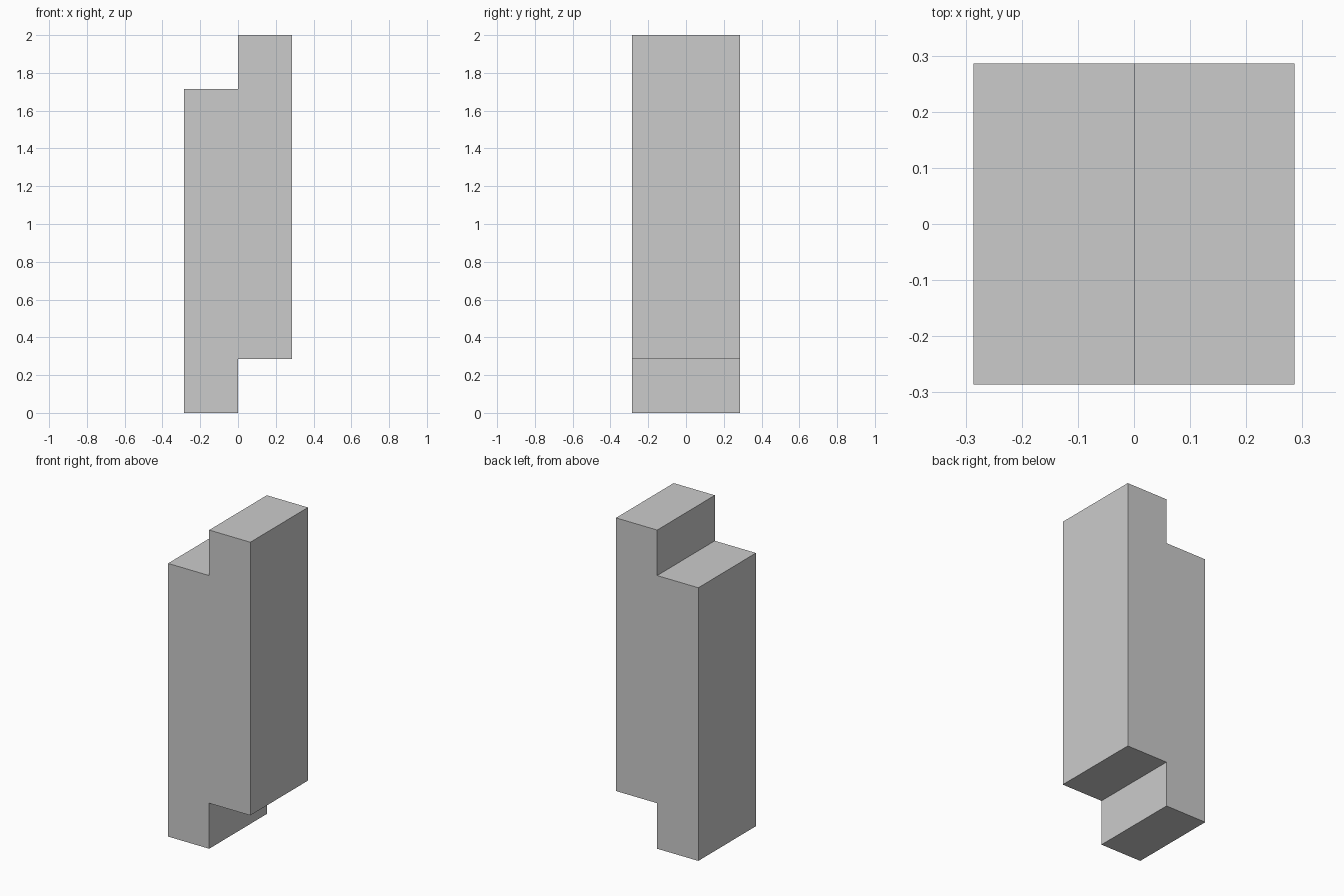
import bpy, bmesh

if "Cube" in bpy.data.objects:
    bpy.data.objects.remove(bpy.data.objects["Cube"])

U = 2 / 7          # step size: the block is 2 x 2 x 7 steps
H = 2.0

# Stepped side profile in x, z
profile = [(-U, 0), (0, 0), (0, U), (U, U),
           (U, H), (0, H), (0, H - U), (-U, H - U)]

# Extrude the profile from front to back
bm = bmesh.new()
face = bm.faces.new([bm.verts.new((x, -U, z)) for x, z in profile])
result = bmesh.ops.extrude_face_region(bm, geom=[face], use_keep_orig=True)
moved = [v for v in result["geom"] if isinstance(v, bmesh.types.BMVert)]
bmesh.ops.translate(bm, verts=moved, vec=(0, 2 * U, 0))
bmesh.ops.recalc_face_normals(bm, faces=bm.faces)

mesh = bpy.data.meshes.new("stepped_block")
bm.to_mesh(mesh)
bm.free()
bpy.context.collection.objects.link(bpy.data.objects.new("stepped_block", mesh))
